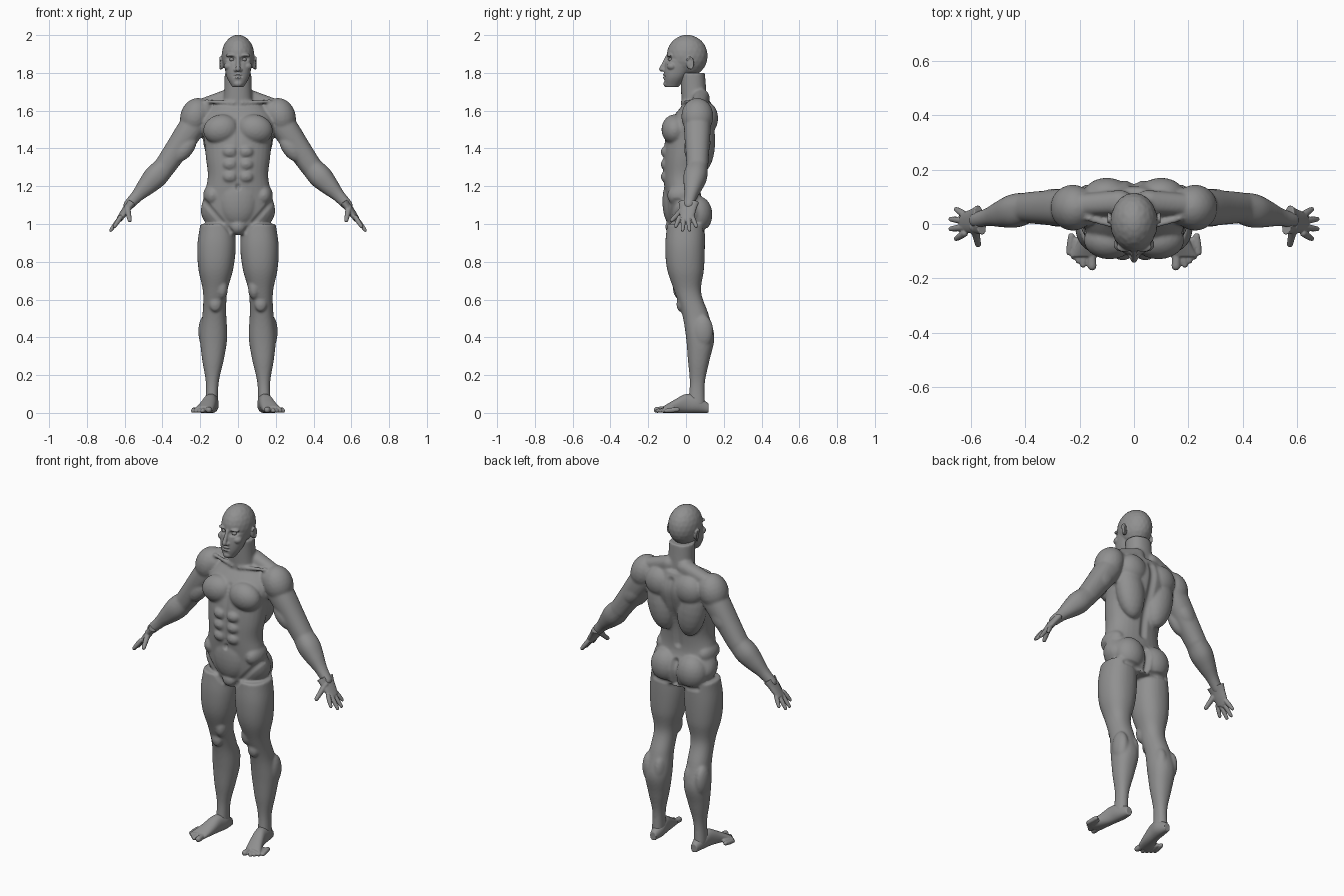
import bpy, bmesh
from math import cos, sin, pi, copysign
from mathutils import Vector, Matrix, Euler
from mathutils.geometry import intersect_point_line

cube = bpy.data.objects.get("Cube")
if cube:
    bpy.data.objects.remove(cube, do_unlink=True)

skin = bpy.data.materials.new("grey clay")
skin.use_nodes = True
skin.diffuse_color = (.28, .28, .28, 1)
skin.node_tree.nodes["Principled BSDF"].inputs["Base Color"].default_value = skin.diffuse_color

X, Y, Z = Matrix.Identity(3)


def spline(points, steps=6):
    """Catmull-Rom interpolation through a list of vectors."""
    first, last = points[0], points[-1]
    padded = [first * 2 - points[1], *points, last * 2 - points[-2]]
    result = []
    for before, start, end, after in zip(padded, padded[1:], padded[2:], padded[3:]):
        pull_in, pull_out = (end - before) / 2, (after - start) / 2
        for step in range(steps):
            t = step / steps
            ease = t * t * (3 - 2 * t)
            result.append(start * (1 - ease) + end * ease
                          + pull_in * (t * (1 - t) ** 2) - pull_out * (t * t * (1 - t)))
    return result + [last]


def loft(bm, sections, sides=32, roundness=.9):
    """Skin oval sections (centre, side axis, depth axis) into a closed tube."""
    rings = []
    for row in spline([Vector([*centre, *side, *depth]) for centre, side, depth in sections]):
        centre, side, depth = Vector(row[:3]), Vector(row[3:6]), Vector(row[6:])
        ring = []
        for step in range(sides):
            angle = 2 * pi * step / sides
            across = copysign(abs(cos(angle)) ** roundness, cos(angle))
            deep = copysign(abs(sin(angle)) ** roundness, sin(angle))
            ring.append(bm.verts.new(centre + side * across + depth * deep))
        rings.append(ring)
    for lower, upper in zip(rings, rings[1:]):
        for here in range(sides):
            after = (here + 1) % sides
            bm.faces.new((lower[here], lower[after], upper[after], upper[here]))
    bm.faces.new(rings[0])
    bm.faces.new(rings[-1])


def blob(bm, centre, radii, tilt=0):
    """Add an ellipsoid, tilted in the front plane."""
    turn = Euler((0, tilt, 0)).to_matrix().to_4x4()
    matrix = Matrix.Translation(centre) @ turn @ Matrix.Diagonal((*radii, 1))
    bmesh.ops.create_icosphere(bm, subdivisions=3, radius=1, matrix=matrix)


def column(bm, bottom, top, profile):
    """Upright form with evenly spaced (half width, front, back) sections."""
    bottom, top = Vector(bottom), Vector(top)
    sections = []
    for index, (width, front, back) in enumerate(profile):
        middle = bottom.lerp(top, index / (len(profile) - 1)) + Y * (front + back) / 2
        sections.append((middle, X * width, Y * (back - front) / 2))
    loft(bm, sections)


def limb(bm, start, end, radii, flatness=1):
    """Round-ended tube with evenly spaced radii, widened sideways by flatness."""
    start, end = Vector(start), Vector(end)
    along = (end - start).normalized()
    depth = Z.cross(along).normalized()
    side = depth.cross(along)
    last = len(radii) - 1
    loft(bm, [(start.lerp(end, index / last), side * radius, depth * radius * flatness)
              for index, radius in enumerate(radii)])
    for place, radius in ((start, radii[0]), (end, radii[-1])):
        blob(bm, place, [radius] * 3)


def finish(name, bm, voxel, rounds):
    """Mirror, fuse and soften the parts into one smooth skin."""
    bmesh.ops.recalc_face_normals(bm, faces=bm.faces)
    mesh = bpy.data.meshes.new(name)
    bm.to_mesh(mesh)
    bm.free()
    obj = bpy.data.objects.new(name, mesh)
    bpy.context.scene.collection.objects.link(obj)
    mesh.materials.append(skin)
    mirror = obj.modifiers.new("mirror", 'MIRROR')
    mirror.use_mirror_merge = False
    fuse = obj.modifiers.new("fuse", 'REMESH')
    fuse.mode, fuse.voxel_size, fuse.use_smooth_shade = 'VOXEL', voxel, True
    soften = obj.modifiers.new("soften", 'SMOOTH')
    soften.factor, soften.iterations = .5, rounds
    graph = bpy.context.evaluated_depsgraph_get()
    baked = bpy.data.meshes.new_from_object(obj.evaluated_get(graph))
    obj.modifiers.clear()
    obj.data = baked
    return obj


def crease(obj, start, end, width, amount, facing=-Y):
    """Press a soft groove along a line (x, z), on both halves of one side."""
    start, end = (Vector((x, 0, z)) for x, z in (start, end))
    moves = []
    for vertex in obj.data.vertices:
        if vertex.normal.dot(facing) < .1:
            continue
        point = Vector((abs(vertex.co.x), 0, vertex.co.z))
        fraction = intersect_point_line(point, start, end)[1]
        gap = (point - start.lerp(end, max(0, min(1, fraction)))).length / width
        if gap < 1:
            moves.append((vertex, vertex.co - vertex.normal * amount * (1 - gap * gap) ** 2))
    for vertex, place in moves:
        vertex.co = place
    obj.data.update()


# Torso and neck
body = bmesh.new()
column(body, bottom=(0, 0, .95), top=(0, 0, 1.65), profile=[
    (.13, -.08, .1), (.195, -.1, .12), (.18, -.11, .08), (.16, -.12, .08),
    (.17, -.12, .1), (.18, -.11, .14), (.19, -.08, .16), (.12, 0, .13)])
column(body, bottom=(0, 0, 1.55), top=(0, 0, 1.8), profile=[
    (.09, -.02, .12), (.075, -.025, .11), (.07, -.03, .1)])

# Trapezius and collarbone
limb(body, start=(.05, .08, 1.67), end=(.2, .07, 1.62), radii=[.045, .04])
limb(body, start=(.02, -.02, 1.64), end=(.17, .02, 1.65), radii=[.01, .01])

# Chest, lats, shoulder blades, belly, flanks, glutes, groin, deltoids
blob(body, centre=(.09, -.06, 1.5), radii=(.095, .07, .08), tilt=.2)
blob(body, centre=(.1, .085, 1.44), radii=(.085, .07, .17), tilt=.15)
blob(body, centre=(.1, .11, 1.56), radii=(.085, .06, .085))
for row in range(3):
    blob(body, centre=(.042, -.1, 1.25 + row * .066), radii=(.042, .034, .034))
blob(body, centre=(0, -.075, 1.12), radii=(.1, .05, .13))
blob(body, centre=(.135, -.02, 1.15), radii=(.05, .08, .06))
blob(body, centre=(.086, .06, 1.05), radii=(.09, .08, .1))
blob(body, centre=(0, -.06, .985), radii=(.05, .05, .045))
blob(body, centre=(.225, .06, 1.57), radii=(.08, .085, .1), tilt=-.35)

# Arms with biceps and triceps
shoulder, elbow, wrist = (.19, .06, 1.59), (.39, .06, 1.3), (.58, .015, 1.1)
limb(body, shoulder, elbow, radii=[.07, .07, .063, .057])
limb(body, elbow, wrist, radii=[.056, .062, .05, .034, .028])
blob(body, centre=(.28, .03, 1.4), radii=(.045, .04, .085), tilt=-.65)
blob(body, centre=(.29, .09, 1.43), radii=(.05, .04, .085), tilt=-.65)

# Legs with kneecaps, inner thighs and calves
column(body, bottom=(.14, 0, .04), top=(.11, 0, 1), profile=[
    (.034, .01, .1), (.034, .02, .1), (.057, .01, .125), (.072, 0, .15), (.063, -.02, .12),
    (.064, -.06, .08), (.092, -.1, .095), (.102, -.11, .1), (.09, -.1, .1)])
blob(body, centre=(.12, -.03, .575), radii=(.032, .02, .04))
blob(body, centre=(.086, -.03, .66), radii=(.033, .04, .06))
for x in (.1, .173):
    blob(body, centre=(x, .09, .43), radii=(.037, .055, .09))

# Spine, chest and belly line, navel, groin, glutes
body = finish("body", body, voxel=.007, rounds=6)
crease(body, (0, 1.6), (0, 1.2), width=.03, amount=.012, facing=Y)
crease(body, (0, 1.55), (0, 1.22), width=.02, amount=.005)
crease(body, (0, 1.2), (0, 1.19), width=.017, amount=.014)
crease(body, (.18, 1.12), (.04, .96), width=.02, amount=.007)
crease(body, (0, 1.1), (0, .97), width=.025, amount=.02, facing=Y)
crease(body, (.03, .96), (.14, .97), width=.02, amount=.008, facing=Y)

# Skull and jaw
head = bmesh.new()
blob(head, centre=(0, .006, 1.89), radii=(.087, .109, .112))
column(head, bottom=(0, 0, 1.725), top=(0, 0, 1.87), profile=[
    (.03, -.11, -.04), (.058, -.116, 0), (.07, -.115, .04), (.078, -.106, .09)])

# Nose, brow, cheek, lips, chin
limb(head, start=(0, -.1, 1.885), end=(0, -.13, 1.82), radii=[.009, .01, .013])
blob(head, centre=(.013, -.115, 1.815), radii=(.01, .013, .01))
blob(head, centre=(.035, -.085, 1.893), radii=(.03, .018, .01))
blob(head, centre=(.048, -.075, 1.835), radii=(.027, .026, .022))
for z in (1.776, 1.789):
    blob(head, centre=(0, -.11, z), radii=(.021, .014, .007))
blob(head, centre=(0, -.1, 1.742), radii=(.025, .02, .018))

# Ears with a raised rim
blob(head, centre=(.085, .02, 1.85), radii=(.01, .018, .032))
rim = []
for step in range(-2, 5):
    out = Y * cos(step * .65) + Z * sin(step * .65)
    rim.append((Vector((.094, .02 + out.y * .018, 1.85 + out.z * .032)), X * .005, out * .005))
loft(head, rim)

# Eye sockets and mouth line
head = finish("head", head, voxel=.004, rounds=3)
crease(head, (.027, 1.872), (.042, 1.872), width=.02, amount=.01)
crease(head, (0, 1.783), (.02, 1.782), width=.008, amount=.005)

eyes = bmesh.new()
blob(eyes, centre=(.033, -.082, 1.871), radii=(.014, .013, .01))
finish("eyes", eyes, voxel=.003, rounds=1)

# Hands: palm, four fingers, thumb
hands = bmesh.new()
limb(hands, start=(.565, .015, 1.115), end=(.628, .003, 1.025), radii=[.024, .02, .018, .015], flatness=2.3)
for finger in range(4):
    spread = finger - 1.5
    short = spread * spread * .01
    limb(hands, start=(.622, spread * .023, 1.035), end=(.676 - short, spread * .036, .965 + short),
         radii=[.012, .012, .009])
limb(hands, start=(.587, -.01, 1.085), end=(.573, -.075, 1.02), radii=[.018, .014, .011])
finish("hands", hands, voxel=.0035, rounds=2)

# Feet: heel to ball from (half width, height) sections, then toes
feet = bmesh.new()
sole = []
for step, (width, height) in enumerate([(.02, .05), (.036, .09), (.037, .1), (.043, .07), (.05, .035)]):
    centre = Vector((.135 + step * step * .003, .12 - step * .06, height / 2))
    sole.append((centre, X * width, Z * height / 2))
loft(feet, sole)
limb(feet, start=(.157, -.09, .02), end=(.154, -.155, .016), radii=[.018, .016, .016])
for toe in range(4):
    x, y = .187 + toe * .017, -.15 + toe * .015
    limb(feet, start=(x - .008, y + .06, .018), end=(x, y, .011), radii=[.012, .013, .011])
finish("feet", feet, voxel=.004, rounds=3)
